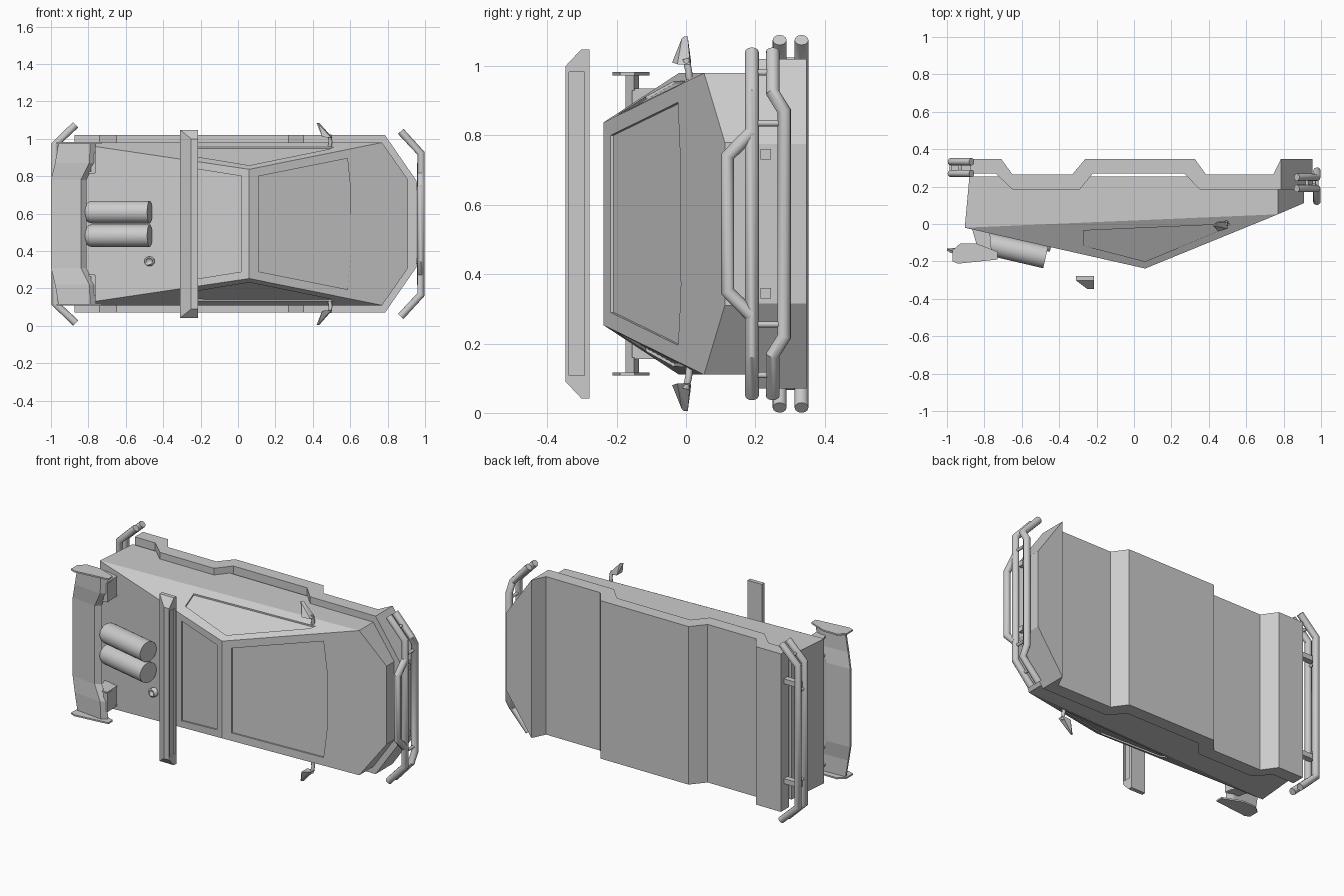
import bpy, bmesh
from math import pi
from mathutils import Vector

if "Cube" in bpy.data.objects:
    bpy.data.objects.remove(bpy.data.objects["Cube"])

C = 0.545  # the vehicle lies on its side: length x, roof toward -y, width z around C


def finish(name, bm):
    bmesh.ops.recalc_face_normals(bm, faces=bm.faces)
    me = bpy.data.meshes.new(name)
    bm.to_mesh(me)
    bm.free()
    ob = bpy.data.objects.new(name, me)
    bpy.context.collection.objects.link(ob)
    return ob


def select(ob):
    bpy.ops.object.select_all(action='DESELECT')
    ob.select_set(True)
    bpy.context.view_layer.objects.active = ob


def hull(name, pts):
    bm = bmesh.new()
    for p in pts:
        bm.verts.new(p)
    r = bmesh.ops.convex_hull(bm, input=bm.verts)
    bmesh.ops.delete(bm, geom=[v for v in bm.verts if not v.link_faces], context='VERTS')
    bmesh.ops.dissolve_limit(bm, angle_limit=0.02, verts=bm.verts, edges=bm.edges)
    return finish(name, bm)


def prism(name, low, high):
    """Solid between two matching outlines."""
    bm = bmesh.new()
    a = [bm.verts.new(p) for p in low]
    b = [bm.verts.new(p) for p in high]
    n = len(a)
    bm.faces.new(a)
    bm.faces.new(b[::-1])
    for i in range(n):
        bm.faces.new((a[i], a[(i + 1) % n], b[(i + 1) % n], b[i]))
    return finish(name, bm)


def side_prism(name, pts, z0, z1):
    return prism(name, [(x, y, z0) for x, y in pts], [(x, y, z1) for x, y in pts])


def box(name, lo, hi):
    return side_prism(name, [(lo[0], lo[1]), (hi[0], lo[1]), (hi[0], hi[1]), (lo[0], hi[1])], lo[2], hi[2])


def boolean(ob, cutter, op='DIFFERENCE'):
    m = ob.modifiers.new("cut", 'BOOLEAN')
    m.object, m.operation, m.solver = cutter, op, 'EXACT'
    select(ob)
    bpy.ops.object.modifier_apply(modifier=m.name)
    bpy.data.objects.remove(cutter)


def tube(name, pts, r=0.02):
    cu = bpy.data.curves.new(name, 'CURVE')
    cu.dimensions = '3D'
    cu.bevel_depth, cu.bevel_resolution, cu.use_fill_caps = r, 4, True
    sp = cu.splines.new('POLY')
    sp.points.add(len(pts) - 1)
    for q, p in zip(sp.points, pts):
        q.co = (*p, 1)
    ob = bpy.data.objects.new(name, cu)
    bpy.context.collection.objects.link(ob)
    select(ob)
    bpy.ops.object.convert(target='MESH')
    bpy.ops.object.shade_smooth_by_angle(angle=0.6)
    return ob


def mirrored(half):
    """Path given for half width (x, y, w), outermost first."""
    return [(x, y, C + w) for x, y, w in half] + [(x, y, C - w) for x, y, w in half[::-1]]


# Wedge-shaped body
half = [(-0.905, -0.02, 0.435), (0.06, -0.238, 0.292), (0.77, 0.052, 0.435), (0.91, 0.112, 0.235),
        (-0.88, 0.255, 0.435), (0.77, 0.255, 0.435), (0.91, 0.255, 0.235)]
body = hull("body", mirrored(half))


# Recessed glass panels
def roof_y(x):
    return -0.238 + (0.41 * (x - 0.06) if x > 0.06 else -0.226 * (x - 0.06))


def side_w(x, y):
    return 0.435 - 0.557 * (-0.02 + 0.0425 * (x + 0.9) - y)


D = 0.009
windscreen = [(0.11, 0.255), (0.585, 0.35), (0.602, 0.18)]
rear_glass = [(0.02, 0.255), (-0.26, 0.30)]
for nm, h in (("windscreen", windscreen), ("rear_glass", rear_glass)):
    o = [(x, C + w) for x, w in h] + [(x, C - w) for x, w in h[::-1]]
    boolean(body, prism(nm, [(x, roof_y(x) - 0.03, z) for x, z in o], [(x, roof_y(x) + D, z) for x, z in o]))
window = [(-0.27, -0.035), (-0.27, -0.115), (0.06, -0.2), (0.49, -0.022), (0.515, 0.0)]
for s in (1, -1):
    boolean(body, prism("side_window",
                        [(x, y, C + s * (side_w(x, y) - D)) for x, y in window],
                        [(x, y, C + s * (side_w(x, y) + 0.03)) for x, y in window]))

# Lower cladding and underside with wheel arches, front corners cut away
clad = [(-0.875, 0.27), (-0.74, 0.27), (-0.65, 0.185), (-0.29, 0.185), (-0.22, 0.27), (0.27, 0.27),
        (0.35, 0.185), (0.96, 0.185), (0.96, 0.347), (0.785, 0.347), (0.745, 0.265), (0.385, 0.265),
        (0.325, 0.348), (-0.26, 0.348), (-0.33, 0.265), (-0.65, 0.265), (-0.71, 0.348), (-0.875, 0.348)]
cladding = side_prism("lower_cladding", clad, C - 0.475, C + 0.475)
foot = [(-1, C + 0.6), (0.706, C + 0.6), (0.785, C + 0.476), (0.955, C + 0.23)]
foot += [(x, 2 * C - z) for x, z in foot[::-1]]
boolean(cladding, prism("corner_cutter", [(x, 0, z) for x, z in foot], [(x, 0.5, z) for x, z in foot]), 'INTERSECT')

# Light bar floating above the roof, with a recessed lens
bar = hull("light_bar", mirrored([(-0.31, -0.278, 0.503), (-0.215, -0.278, 0.503), (-0.215, -0.302, 0.503),
                                  (-0.31, -0.302, 0.503), (-0.25, -0.347, 0.455), (-0.215, -0.347, 0.455)]))
boolean(bar, box("lens_cutter", (-0.225, -0.337, C - 0.437), (-0.2, -0.293, C + 0.437)))

# Twin rear canisters lying along the sloped deck
for i, z in enumerate((0.608, 0.482)):
    a, b = Vector((-0.472, -0.178, z)), Vector((-0.815, -0.098, z))
    d = b - a
    bm = bmesh.new()
    bmesh.ops.create_cone(bm, cap_ends=True, segments=32, radius1=0.06, radius2=0.06, depth=d.length)
    top = [e for e in bm.edges if all(v.co.z > 0 for v in e.verts)]
    bmesh.ops.bevel(bm, geom=top, offset=0.035, segments=5, profile=0.5, affect='EDGES')
    ob = finish("canister_%d" % (i + 1), bm)
    ob.matrix_world = d.to_track_quat('Z', 'Y').to_matrix().to_4x4()
    ob.location = (a + b) / 2
    select(ob)
    bpy.ops.object.shade_smooth_by_angle(angle=0.6)

# Filler cap
n = Vector((-0.22, -0.975, 0))
p = Vector((-0.47, roof_y(-0.47), 0.345))
cap = tube("filler_cap", [p - n * 0.02, p + n * 0.025], 0.026)
boolean(cap, tube("cap_cutter", [p + n * 0.015, p + n * 0.05], 0.018))

# Rear wing: swept tips, straight middle, end plates and struts
bm = bmesh.new()
rings = []
for w, lead, trail, dy in ((-0.43, -0.76, -0.96, 0), (-0.325, -0.765, -0.978, 0), (-0.235, -0.81, -1.0, 0.012),
                           (0.235, -0.81, -1.0, 0.012), (0.325, -0.765, -0.978, 0), (0.43, -0.76, -0.96, 0)):
    sec = [(lead, -0.15), (lead - 0.03, -0.175), (trail, -0.155), (trail, -0.143), (lead - 0.04, -0.135)]
    rings.append([bm.verts.new((x, y + dy, C + w)) for x, y in sec])
for r, q in zip(rings, rings[1:]):
    for i in range(5):
        bm.faces.new((r[i], r[(i + 1) % 5], q[(i + 1) % 5], q[i]))
bm.faces.new(rings[0])
bm.faces.new(rings[-1])
finish("rear_wing", bm)
plate = [(-0.97, -0.2), (-0.94, -0.212), (-0.73, -0.19), (-0.73, -0.148), (-0.84, -0.105), (-0.93, -0.105), (-0.97, -0.14)]
strut = [(-0.80, -0.02), (-0.775, -0.02), (-0.76, -0.155), (-0.785, -0.155)]
for s in (1, -1):
    side_prism("wing_end_plate", plate, C + s * 0.428, C + s * 0.437)
    side_prism("wing_strut", strut, C + s * 0.275, C + s * 0.385)
    for w in (0.275, 0.385):
        side_prism("wing_strut_cheek", [(-0.87, -0.01), (-0.77, -0.03), (-0.765, -0.15), (-0.83, -0.15)],
                   C + s * (w - 0.005), C + s * (w + 0.005))

# Wing mirrors on short arms
for s in (1, -1):
    hull("mirror", [(x, y, C + s * w) for x, y, w in (
        (0.42, -0.005, 0.54), (0.435, 0.005, 0.54), (0.43, -0.012, 0.535), (0.45, -0.04, 0.465), (0.45, 0.015, 0.465),
        (0.50, -0.025, 0.46), (0.505, 0.012, 0.46))])
    tube("mirror_arm", [(0.49, 0.01, C + s * 0.41), (0.495, 0.008, C + s * 0.44), (0.49, 0.0, C + s * 0.475)], 0.01)

# Front bull bar
tube("front_bar_middle", mirrored([(0.87, 0.19, 0.495), (0.978, 0.19, 0.378)]))
tube("front_bar_lower", mirrored([(0.87, 0.25, 0.495), (0.978, 0.25, 0.378), (0.978, 0.283, 0.325)]))
tube("front_bar_upper", mirrored([(0.978, 0.19, 0.265), (0.978, 0.12, 0.195)]))
for s in (1, -1):
    tube("front_bar_link", [(0.978, 0.19, C + s * 0.29), (0.978, 0.283, C + s * 0.29)], 0.009)
    tube("front_bar_link", [(0.925, 0.19, C + s * 0.436), (0.925, 0.25, C + s * 0.436)], 0.009)
    box("front_bar_mount", (0.93, 0.215, C + s * 0.2 - 0.015), (0.978, 0.245, C + s * 0.2 + 0.015))

# Rear bumper bars
for y in (0.27, 0.333):
    tube("rear_bar", mirrored([(-0.868, y, 0.53), (-0.978, y, 0.425)]))
for s in (1, -1):
    tube("rear_bar_link", [(-0.93, 0.27, C + s * 0.47), (-0.93, 0.333, C + s * 0.47)], 0.009)
    tube("rear_bar_link", [(-0.978, 0.27, C + s * 0.27), (-0.978, 0.333, C + s * 0.27)], 0.009)
    box("rear_bar_mount", (-0.978, 0.285, C + s * 0.3 - 0.015), (-0.87, 0.32, C + s * 0.3 + 0.015))
